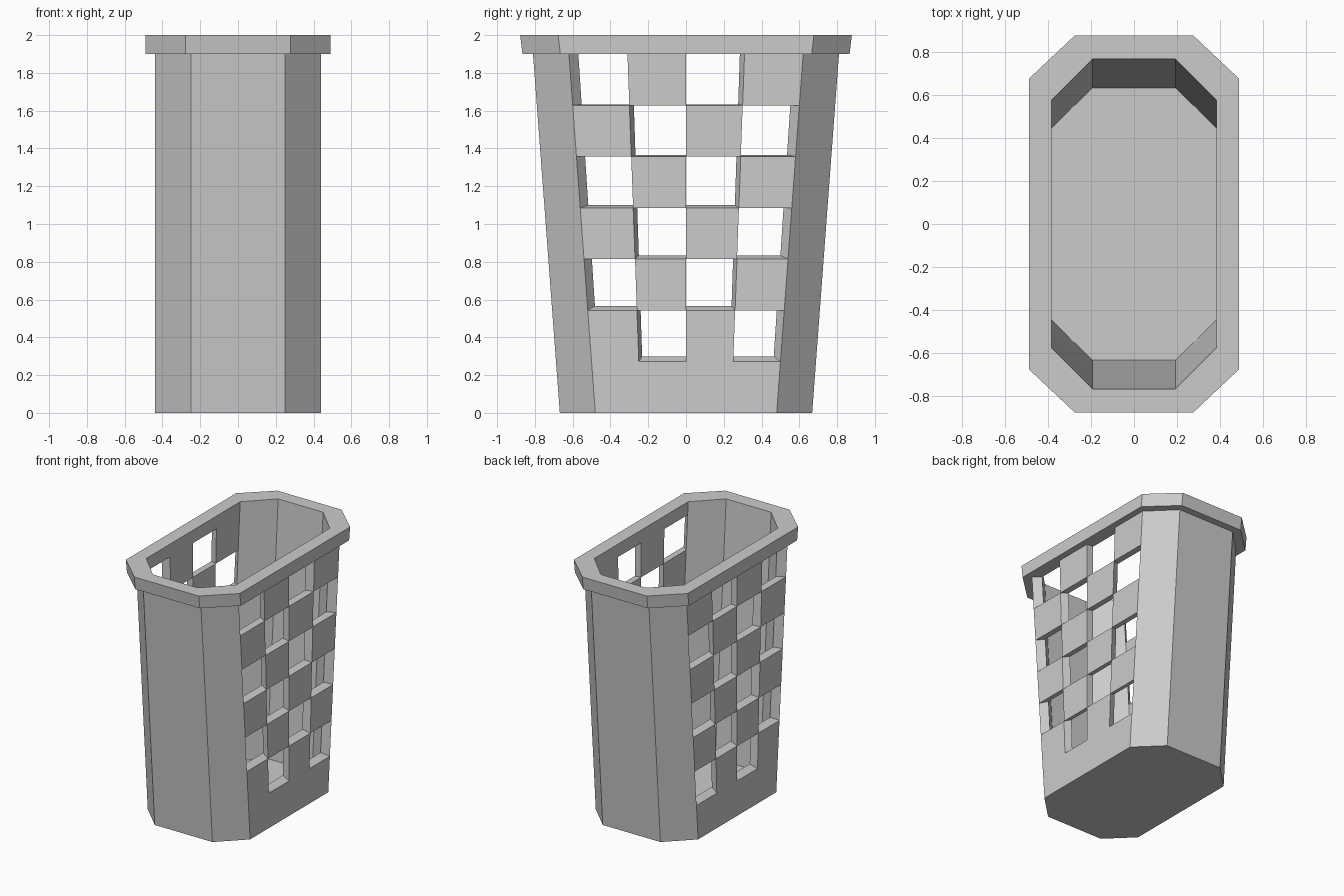
import bpy, bmesh

if "Cube" in bpy.data.objects:
    bpy.data.objects.remove(bpy.data.objects["Cube"])

ROWS, COLS = 7, 4


def octagon(x, xc, y, yc, z, cols=1):
    """Chamfered rectangle ring; the two long x sides are split into cols."""
    half = [(x, -yc + 2 * yc * i / cols, z) for i in range(cols + 1)] + [(xc, y, z)]
    return half + [(-xc, y, z)] + [(-px, -py, z) for px, py, _ in half] + [(xc, -y, z)]


def lerp(a, b, t):
    return [p + (q - p) * t for p, q in zip(a, b)]


def finish(name, bm):
    bmesh.ops.recalc_face_normals(bm, faces=bm.faces[:])
    me = bpy.data.meshes.new(name)
    bm.to_mesh(me)
    bm.free()
    ob = bpy.data.objects.new(name, me)
    bpy.context.collection.objects.link(ob)
    return ob


# Sections: x half, x corner, y half, y corner, z
OUT_LOW, OUT_TOP = (.44, .248, .668, .48, 0), (.44, .248, .81, .62, 1.9)
IN_LOW, IN_TOP = (.385, .193, .635, .447, .033), (.385, .193, .762, .57, 1.9)

# Body: double wall with checkerboard openings on both long sides
bm = bmesh.new()


def rings(low, top):
    return [[bm.verts.new(p) for p in octagon(*lerp(low, top, k / ROWS), COLS)]
            for k in range(ROWS + 1)]


outer, inner = rings(OUT_LOW, OUT_TOP), rings(IN_LOW, IN_TOP)
n = len(outer[0])
side = {i: i for i in range(COLS)}
side.update({COLS + 3 + i: COLS - 1 - i for i in range(COLS)})
# second long side runs from +y... to -y, or reverse, so find its column by y
for i in side:
    mid = outer[0][i].co.y + outer[0][(i + 1) % n].co.y
    side[i] = int((mid / 2 + .48) / (.96 / COLS))


def is_open(k, i):
    return i in side and k > 0 and (side[i] + k) % 2 == 0


for k in range(ROWS):
    for i in range(n):
        j = (i + 1) % n
        cell = [(k, i), (k, j), (k + 1, j), (k + 1, i)]
        if not is_open(k, i):
            bm.faces.new([outer[a][b] for a, b in cell])
            bm.faces.new([inner[a][b] for a, b in reversed(cell)])
            continue
        for (a, b), (c, d) in zip(cell, cell[1:] + cell[:1]):
            bm.faces.new((outer[a][b], outer[c][d], inner[c][d], inner[a][b]))

# Underside and inner floor
bm.faces.new(outer[0][::-1])
bm.faces.new(inner[0])
finish("basket_body", bm)

# Rim: flared band around the mouth
bm = bmesh.new()
sections = [OUT_TOP, (.49, .277, .866, .665, 1.9), (.49, .277, .878, .677, 2),
            (.385, .193, .769, .577, 2), IN_TOP]
loops = [[bm.verts.new(p) for p in octagon(*s)] for s in sections]
for a, b in zip(loops, loops[1:]):
    for i in range(8):
        j = (i + 1) % 8
        bm.faces.new((a[i], a[j], b[j], b[i]))
finish("rim", bm)
